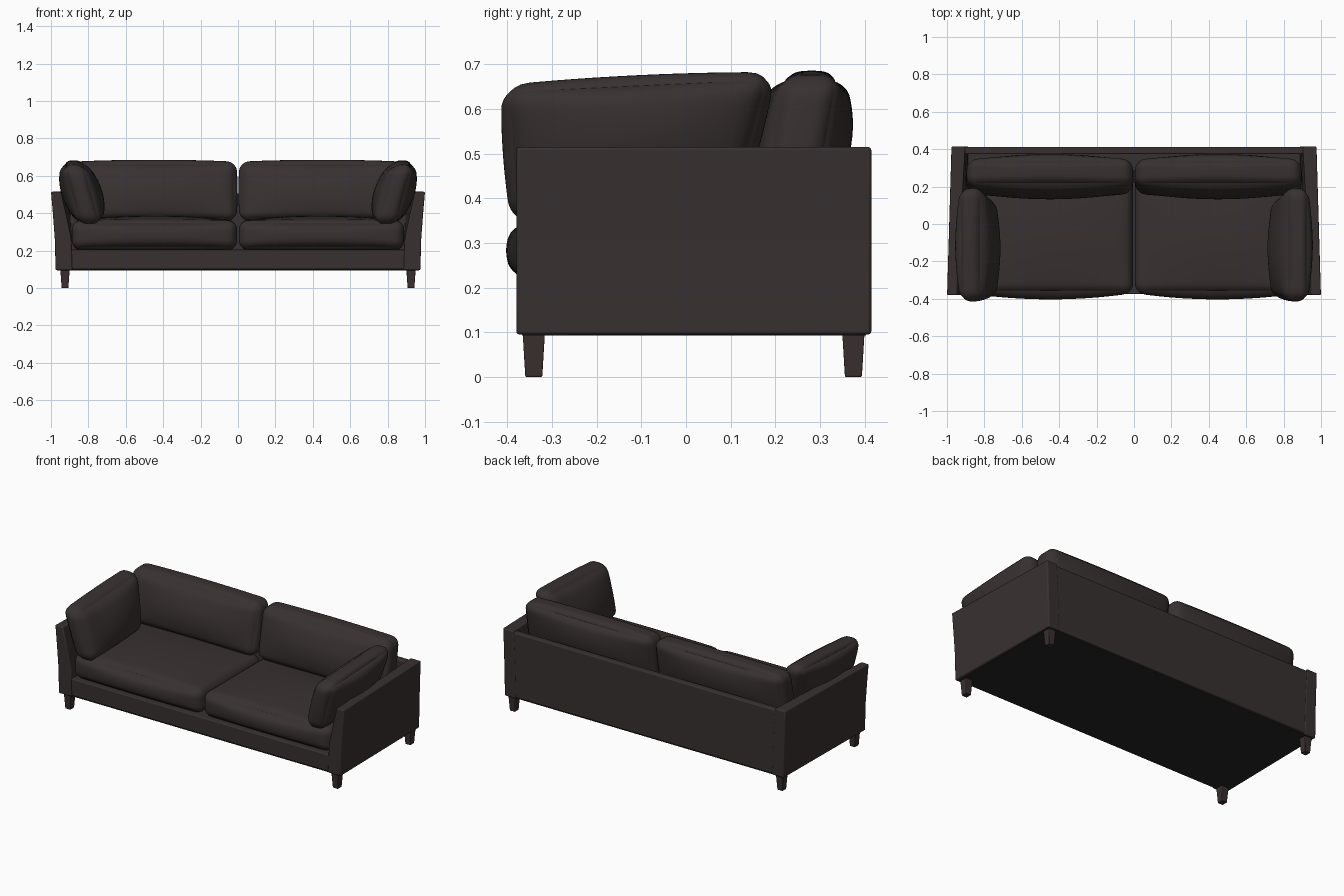
import bpy, bmesh, math
from mathutils import Vector

if "Cube" in bpy.data.objects:
    bpy.data.objects.remove(bpy.data.objects["Cube"], do_unlink=True)


def material(name, rgb):
    m = bpy.data.materials.new(name)
    m.use_nodes = True
    m.diffuse_color = (*rgb, 1)
    bsdf = m.node_tree.nodes["Principled BSDF"]
    bsdf.inputs["Base Color"].default_value = (*rgb, 1)
    bsdf.inputs["Roughness"].default_value = 0.8
    return m


leather = material("dark brown upholstery", (0.040, 0.030, 0.030))
wood = material("dark brown wood", (0.042, 0.029, 0.029))
lining = material("black lining", (0.020, 0.019, 0.018))


def finish(name, bm, mat):
    bmesh.ops.recalc_face_normals(bm, faces=bm.faces)
    mesh = bpy.data.meshes.new(name)
    bm.to_mesh(mesh)
    bm.free()
    mesh.materials.append(mat)
    ob = bpy.data.objects.new(name, mesh)
    bpy.context.collection.objects.link(ob)
    return ob


def loft(name, rings, mat, bevel=0):
    """Closed solid through a stack of four-cornered rings."""
    bm = bmesh.new()
    loops = [[bm.verts.new(p) for p in ring] for ring in rings]
    for low, high in zip(loops, loops[1:]):
        for i in range(4):
            j = (i + 1) % 4
            bm.faces.new((low[i], low[j], high[j], high[i]))
    bm.faces.new(loops[0])
    bm.faces.new(loops[-1])
    ob = finish(name, bm, mat)
    if bevel:
        mod = ob.modifiers.new("soft edges", "BEVEL")
        mod.width = bevel
        mod.segments = 3
        mod.limit_method = "ANGLE"
        mod.angle_limit = math.radians(40)
    return ob


def rect(x, y, z, hx, hy):
    return [(x - hx, y - hy, z), (x + hx, y - hy, z),
            (x + hx, y + hy, z), (x - hx, y + hy, z)]


def cushion(name, side, center, half, radius, crown, warp):
    """Rounded box with crowned faces; warp leans or tapers it."""
    bm = bmesh.new()
    bmesh.ops.create_cube(bm, size=2)
    bmesh.ops.subdivide_edges(bm, edges=bm.edges[:], cuts=23, use_grid_fill=True)
    for v in bm.verts:
        u = [math.sin(c * math.pi / 2) for c in v.co]
        p = Vector([a * h for a, h in zip(u, half)])
        core = Vector([max(radius - h, min(h - radius, c)) for c, h in zip(p, half)])
        p = core + (p - core).normalized() * radius
        for a in range(3):
            b, c = (a + 1) % 3, (a + 2) % 3
            p[a] += crown[a] * u[a] * (1 - u[b] ** 2) * (1 - u[c] ** 2)
        p = Vector(warp(*p)) + Vector(center)
        v.co = (p.x * side, p.y, p.z)
    for f in bm.faces:
        f.smooth = True
    return finish(name, bm, leather)


# Frame: seat base, back panel and underside lining
loft("seat_base", [rect(0, 0.01, z, 0.9, 0.385) for z in (0.1, 0.205)], leather, 0.006)
loft("back_panel", [rect(0, 0.393, z, 0.92, 0.02) for z in (0.1, 0.505)], leather, 0.008)
loft("underside_lining", [rect(0, 0.018, z, 0.955, 0.385) for z in (0.093, 0.1)], lining)

# Arm sections: height, outer front, outer back, inner front, inner back
ARM = [(0.095, 0.975, 0.965, 0.885, 0.885),
       (0.27, 0.980, 0.968, 0.892, 0.890),
       (0.40, 0.990, 0.972, 0.920, 0.895),
       (0.515, 1.000, 0.976, 0.947, 0.903)]

for label, s in (("left", 1), ("right", -1)):
    rings = [[(s * of, -0.38, z), (s * ob, 0.415, z), (s * ib, 0.415, z), (s * inf, -0.38, z)]
             for z, of, ob, inf, ib in ARM]
    loft(label + "_arm", rings, leather, 0.007)

    # Tapered legs
    for end, y in (("front", -0.341), ("back", 0.375)):
        loft(f"{label}_{end}_leg", [rect(s * 0.925, y, 0, 0.018, 0.019),
                                    rect(s * 0.925, y, 0.1, 0.025, 0.025)], wood, 0.003)

    # Seat cushion, crowned on top and in front
    cushion(label + "_seat_cushion", s, (0.447, -0.06, 0.283), (0.442, 0.31, 0.078),
            0.05, (0, 0.033, 0.026), lambda x, y, z: (x, y, z))

    # Back cushion, leaning backwards
    cushion(label + "_back_cushion", s, (0.45, 0.253, 0.518), (0.44, 0.072, 0.158),
            0.05, (0.008, 0.045, 0.01), lambda x, y, z: (x, y + 0.17 * z, z))

    # Loose arm pillow, leaning outwards, wider and higher towards the back top
    cushion(label + "_arm_pillow", s, (0.835, -0.122, 0.51), (0.066, 0.28, 0.158),
            0.055, (0.045, 0.008, 0.008),
            lambda x, y, z: (x + 0.27 * z, y * (1 + 0.6 * z) + 0.1 * z,
                             z + 0.045 * y * (1 + z)))

# Smooth shading with sharp corners on the frame
bpy.ops.object.select_all(action="DESELECT")
for ob in bpy.context.collection.objects:
    if ob.type == "MESH" and ob.modifiers:
        ob.select_set(True)
        bpy.context.view_layer.objects.active = ob
bpy.ops.object.shade_smooth_by_angle(angle=math.radians(30))
